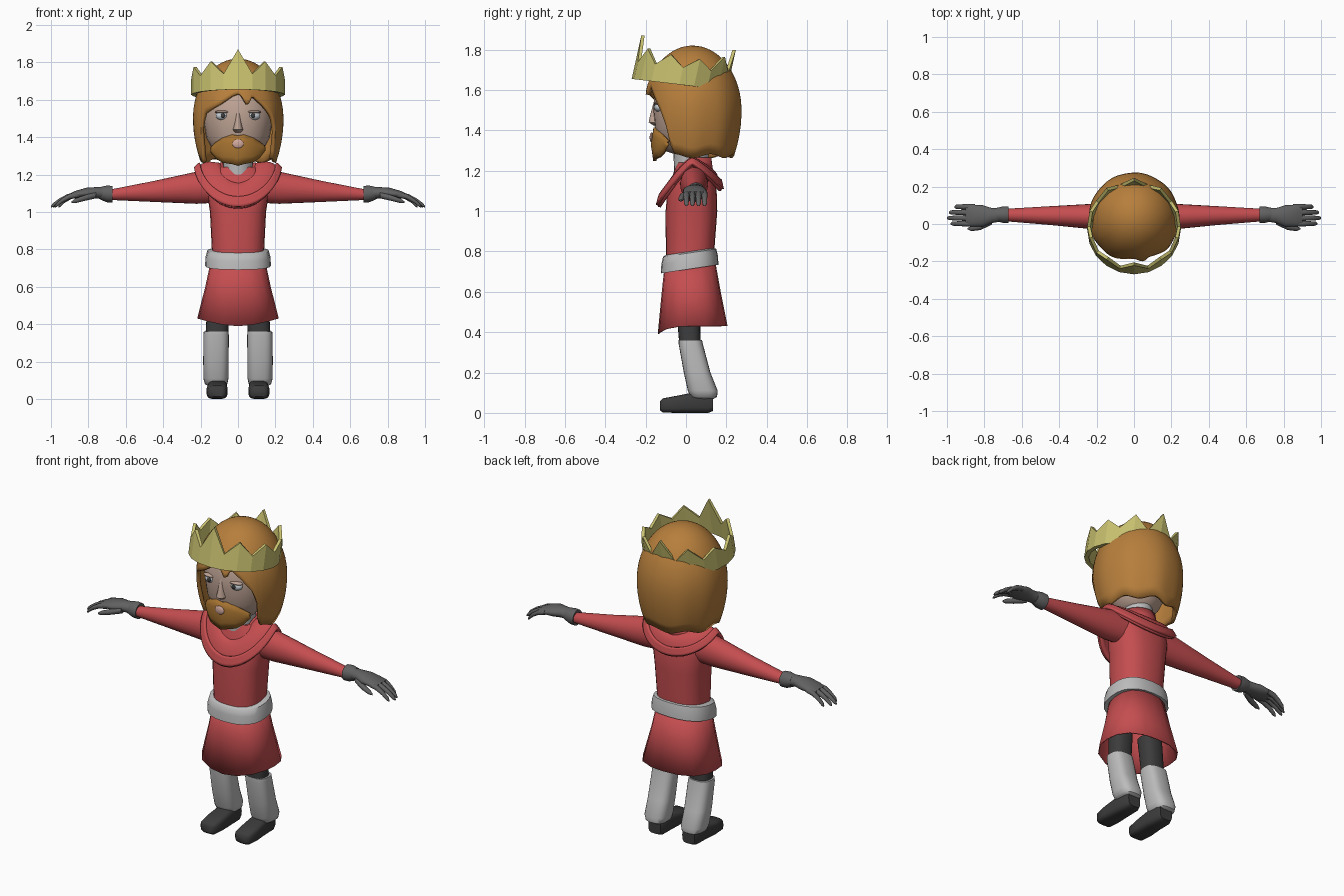
import bpy, bmesh
from math import sin, cos, pi, radians, degrees, sqrt

if "Cube" in bpy.data.objects:
    bpy.data.objects.remove(bpy.data.objects["Cube"])


def material(name, r, g, b):
    m = bpy.data.materials.new(name)
    m.use_nodes = True
    m.diffuse_color = (r, g, b, 1)
    m.node_tree.nodes["Principled BSDF"].inputs["Base Color"].default_value = (r, g, b, 1)
    return m


RED = material("red cloth", .56, .075, .08)
GREY = material("pale grey cloth", .5, .5, .5)
DARK = material("charcoal leather", .045, .045, .045)
GLOVE = material("dark grey glove", .12, .12, .12)
HAIR = material("ginger hair", .47, .21, .045)
BEARD = material("dark ginger beard", .38, .17, .03)
GOLD = material("gold", .58, .53, .16)
SKIN = material("skin", .52, .37, .3)
LIP = material("lips", .65, .4, .34)
EYE = material("eye white", .55, .6, .64)


def build(name, verts, faces, mat, smooth=True, thick=0):
    mesh = bpy.data.meshes.new(name)
    mesh.from_pydata(verts, [], faces)
    bm = bmesh.new()
    bm.from_mesh(mesh)
    bmesh.ops.remove_doubles(bm, verts=bm.verts, dist=1e-5)
    bmesh.ops.recalc_face_normals(bm, faces=bm.faces)
    bm.to_mesh(mesh)
    bm.free()
    mesh.materials.append(mat)
    ob = bpy.data.objects.new(name, mesh)
    bpy.context.collection.objects.link(ob)
    if thick:
        mod = ob.modifiers.new("thickness", "SOLIDIFY")
        mod.thickness, mod.offset = thick, 0
    if smooth:
        bpy.ops.object.select_all(action="DESELECT")
        ob.select_set(True)
        bpy.context.view_layer.objects.active = ob
        bpy.ops.object.shade_smooth_by_angle(angle=radians(50))
    return ob


def grid(name, rows, mat, closed=True, caps=False, **kw):
    """Skin a list of point rows; closed rows wrap round."""
    n = len(rows[0])
    faces = [(r * n + i, r * n + (i + 1) % n, (r + 1) * n + (i + 1) % n, (r + 1) * n + i)
             for r in range(len(rows) - 1) for i in range(n if closed else n - 1)]
    if caps:
        last = (len(rows) - 1) * n
        faces += [tuple(range(n)), tuple(range(last, last + n))]
    return build(name, [p for row in rows for p in row], faces, mat, **kw)


def loft(name, axis, rings, mat, power=2, n=24, side=1, tilt=0, caps=True, **kw):
    """Rings are (position on axis, centre a, centre b, radius a, radius b)."""
    rows = []
    for pos, ca, cb, ra, rb in rings:
        row = []
        for i in range(n):
            c, s = cos(2 * pi * i / n), sin(2 * pi * i / n)
            a = ca + ra * abs(c) ** (2 / power) * (1 if c > 0 else -1)
            b = cb + rb * abs(s) ** (2 / power) * (1 if s > 0 else -1)
            x, y, z = {"x": (pos, a, b), "y": (a, pos, b), "z": (a, b, pos)}[axis]
            row.append((x * side, y, z + tilt * y))
        rows.append(row)
    return grid(name, rows, mat, caps=caps, **kw)


def blob(name, loc, size, mat):
    bpy.ops.mesh.primitive_uv_sphere_add(segments=20, ring_count=12, location=loc)
    ob = bpy.context.object
    ob.name, ob.scale = name, size
    ob.data.materials.append(mat)
    bpy.ops.object.shade_smooth()


def lerp_keys(keys, x):
    for (x0, *a), (x1, *b) in zip(keys, keys[1:]):
        if x0 <= x <= x1:
            return [p + (q - p) * (x - x0) / (x1 - x0) for p, q in zip(a, b)]
    return list(keys[0][1:] if x < keys[0][0] else keys[-1][1:])


ANGLES = [2 * pi * i / 96 - pi for i in range(96)]

# Tunic body, skirt and belt
loft("tunic_body", "z", [(.7, 0, .02, .138, .118), (.8, 0, .02, .14, .12), (1, 0, .027, .15, .128),
     (1.1, 0, .03, .165, .122), (1.18, 0, .035, .16, .1), (1.24, 0, .035, .1, .08)], RED, power=2.5)
rows = []
for z, cy, rx, ry, dip in [(.76, .02, .138, .12, 0), (.6, .026, .172, .143, 0), (.43, .033, .215, .17, .04)]:
    rows.append([(rx * sin(a) * (1 + .08 * sin(2 * a) ** 2), cy - ry * cos(a) * (1 + .08 * sin(2 * a) ** 2),
                  z - dip * max(0, cos(a)) ** 3) for a in ANGLES[::6]])
grid("tunic_skirt", rows, RED, thick=.006)
loft("belt", "z", [(.715, 0, .018, .15, .12), (.71, 0, .018, .176, .143), (.755, 0, .018, .174, .14),
     (.79, 0, .018, .165, .132), (.797, 0, .018, .145, .12)], GREY, power=2.4, tilt=.15)


# Draped shoulder mantle with a raised border
def mantle_point(a, t, lift=0):
    front = cos(a) > 0
    c = abs(cos(a))
    k = t ** .7
    z_in = 1.255 - (.1 if front else .05) * c ** 1.5
    z_out = 1.225 - (.205 if front else .125) * c ** 1.2
    reach = .072 if front else .05
    return ((.09 + .13 * k + lift) * sin(a), .03 - (.09 + reach * k + lift) * cos(a),
            z_in + (z_out - z_in) * t + .02 * sin(pi * t) + lift)


grid("mantle", [[mantle_point(a, t / 8) for a in ANGLES] for t in range(9)], RED, thick=.014)
grid("mantle_border", [[mantle_point(a, .72 + .07 * t, .008) for a in ANGLES] for t in range(5)],
     RED, thick=.02)
grid("neck_collar", [[(r * sin(a), .03 - r * cos(a), z - .09 * max(0, cos(a)) ** 1.5) for a in ANGLES]
                     for z, r in [(1.18, .1), (1.265, .088)]], RED, thick=.014)
loft("neck", "z", [(1.1, 0, .025, .08, .08), (1.36, 0, .025, .08, .09)], GREY)

# Arms, gloves, legs and boots on both sides
for side, label in ((1, "left"), (-1, "right")):
    def part(name, axis, rings, mat, **kw):
        loft(label + "_" + name, axis, rings, mat, side=side, **kw)

    part("sleeve", "x", [(.08, .04, 1.14, .07, .088), (.22, .04, 1.13, .068, .086),
         (.45, .045, 1.11, .05, .056), (.69, .048, 1.092, .033, .027)], RED)
    part("glove_cuff", "x", [(.675, .05, 1.095, .03, .03), (.67, .05, 1.095, .044, .044),
         (.7, .05, 1.097, .044, .045), (.735, .05, 1.1, .036, .034)], GLOVE)
    part("glove_palm", "x", [(.7, .05, 1.1, .035, .034), (.76, .045, 1.103, .04, .03),
         (.81, .043, 1.1, .058, .03), (.87, .045, 1.093, .058, .02), (.9, .045, 1.088, .05, .01)], GLOVE)
    for i, reach in enumerate((.98, 1, .99, .96)):
        y, length = .002 + .03 * i, reach - .85
        part("finger_%d" % (i + 1), "x",
             [(.85 + length * t, y, 1.093 - .065 * t ** 2, r, r) for t, r in
              ((0, .014), (.4, .015), (.7, .013), (.93, .011), (1, .004))], GLOVE, n=10)
    part("thumb", "x", [(.76, .015, 1.09, .018, .018), (.82, -.015, 1.075, .017, .016),
         (.87, -.025, 1.06, .013, .013), (.89, -.025, 1.052, .004, .005)], GLOVE, n=10)
    part("trouser", "z", [(.32, .115, .02, .06, .052), (.55, .1, .01, .062, .06)], DARK, power=2.5)
    part("legging", "z", [(.36, .117, .022, .066, .058), (.34, .117, .024, .068, .06),
         (.2, .118, .055, .068, .066), (.11, .118, .083, .067, .074), (.08, .117, .088, .06, .066),
         (.07, .115, .088, .045, .05)], GREY, power=2.8)
    part("boot", "y", [(-.13, .112, .035, .035, .022), (-.115, .112, .037, .05, .035),
         (-.05, .112, .042, .056, .042), (.03, .11, .05, .052, .05), (.11, .11, .05, .05, .05),
         (.135, .11, .05, .04, .04)], DARK, power=3.5)
    # Eyes
    blob(label + "_eye", (.083 * side, -.133, 1.515), (.036, .024, .024), EYE)
    blob(label + "_pupil", (.08 * side, -.155, 1.516), (.012, .006, .013), DARK)
    blob(label + "_eyelid", (.083 * side, -.137, 1.535), (.042, .022, .009), SKIN)

# Head, nose and lips
loft("head", "z", [(1.28, 0, .01, .06, .06), (1.3, 0, 0, .1, .11), (1.34, 0, 0, .14, .135),
     (1.4, 0, 0, .17, .153), (1.5, 0, 0, .186, .163), (1.6, 0, 0, .18, .155), (1.7, 0, .02, .12, .12)], SKIN)
loft("nose", "z", [(1.425, 0, -.14, .018, .022), (1.44, 0, -.148, .028, .037),
     (1.47, 0, -.145, .02, .034), (1.54, 0, -.14, .012, .02)], SKIN, n=16)
blob("lips", (0, -.171, 1.365), (.03, .009, .024), LIP)

# Beard: a curved plate arching over the mouth
keys = [(-.14, 1.345, 1.32), (-.11, 1.375, 1.285), (-.08, 1.395, 1.265), (-.03, 1.413, 1.257),
        (0, 1.408, 1.248), (.03, 1.413, 1.257), (.08, 1.395, 1.268), (.11, 1.375, 1.29), (.14, 1.35, 1.33)]
rows = []
for i in range(29):
    x = -.14 + .01 * i
    top, low = lerp_keys(keys, x)
    rows.append([(x, -.166 + 3.6 * x * x + .006 * abs(t - 2), top + (low - top) * t / 4) for t in range(5)])
grid("beard", rows, BEARD, closed=False, thick=.016)

# Hair: a cap whose lower edge makes the fringe and the long sides
EDGE = [(-66, 1.275), (-61, 1.29), (-56, 1.45), (-50, 1.525), (-25, 1.575), (-8, 1.62), (2, 1.635),
        (13, 1.565), (20, 1.62), (35, 1.57), (48, 1.51), (56, 1.43), (61, 1.3), (66, 1.275)]


def hair_radius(z):
    if z > 1.5:
        return sqrt(max(0, 1 - ((z - 1.5) / .31) ** 2))
    return 1 - .17 * ((1.5 - z) / .23) ** 2


rows = []
for t in range(21):
    row = []
    for a in ANGLES:
        low = lerp_keys(EDGE, degrees(a))[0]
        if abs(a) > 1.15:
            low += .01 * sin(7 * a)
        z = 1.81 - (1.81 - low) * (t / 20) ** 2
        r = .232 * hair_radius(z) * (1 + .012 * sin(9 * a) * (t / 20) ** 3)
        row.append((r * sin(a), .033 - r * cos(a), z))
    rows.append(row)
grid("hair", rows, HAIR, thick=.02)

# Crown: ten points on a tilted ring, with flat faces
PEAKS = (.215, .155, .14, .135, .16, .2)
rows = [[], [], [], []]
for i in range(20):
    a = 2 * pi * i / 20
    k = min(i, 20 - i)
    height = .085 if i % 2 else PEAKS[k // 2]
    for row, h, s in zip(rows, (0, height, height, 0), (1, 1, .93, .9)):
        row.append((.25 * s * sin(a), -.033 - .236 * s * cos(a) + .22 * h, 1.627 + .028 * cos(a) + h))
rows.append(rows[0])
grid("crown", rows, GOLD, smooth=False)
